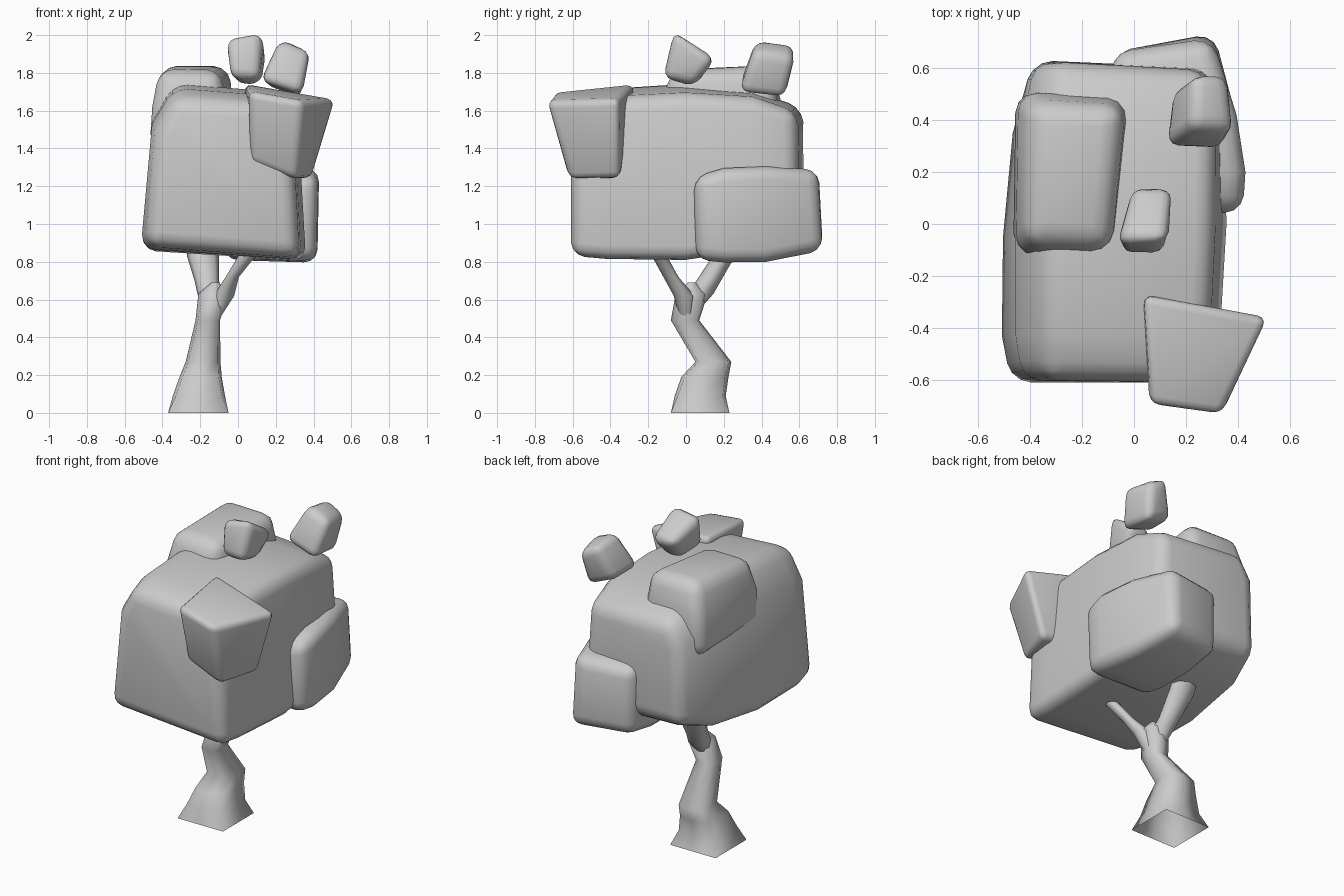
import bpy, bmesh, math


def loft(name, rings, bevel=0.0, angle=45, caps=True):
    """Skin matching rings of points, cap both ends, round the sharp edges."""
    bm = bmesh.new()
    loops = [[bm.verts.new(p) for p in ring] for ring in rings]
    n = len(loops[0])
    for a, b in zip(loops, loops[1:]):
        for i in range(n):
            j = (i + 1) % n
            bm.faces.new((a[i], a[j], b[j], b[i]))
    if caps:
        bm.faces.new(loops[0])
        bm.faces.new(loops[-1])
    bmesh.ops.recalc_face_normals(bm, faces=bm.faces)
    mesh = bpy.data.meshes.new(name)
    bm.to_mesh(mesh)
    bm.free()
    ob = bpy.data.objects.new(name, mesh)
    bpy.context.collection.objects.link(ob)
    bpy.ops.object.select_all(action='DESELECT')
    ob.select_set(True)
    bpy.context.view_layer.objects.active = ob
    if bevel:
        mod = ob.modifiers.new("rounded_edges", 'BEVEL')
        mod.width = bevel
        mod.segments = 3
        mod.limit_method = 'ANGLE'
        mod.angle_limit = math.radians(40)
        bpy.ops.object.modifier_apply(modifier=mod.name)
    bpy.ops.object.shade_smooth_by_angle(angle=math.radians(angle))
    return ob


def limb(name, stations):
    """Open eight-sided limb through (x, y, z, rx, ry, squareness) stations."""
    rings = []
    for x, y, z, rx, ry, square in stations:
        ring = []
        for i in range(8):
            a = i * math.pi / 4
            c, s = math.cos(a), math.sin(a)
            f = 1 + square * (1 / max(abs(c), abs(s)) - 1)
            ring.append((x + rx * c * f, y + ry * s * f, z))
        rings.append(ring)
    return loft(name, rings, angle=80, caps=False)


# trunk with a square foot, then its two branches
limb("trunk", [(-.21, .075, 0, .16, .155, 1), (-.207, .075, .09, .138, .135, .6),
               (-.198, .10, .19, .112, .125, .5), (-.185, .145, .27, .092, .095, .5),
               (-.16, -.005, .49, .065, .075, .3),
               (-.13, .03, .63, .08, .085, 0), (-.12, .03, .69, .02, .02, 0)])
limb("thick_branch", [(-.15, .01, .50, .02, .02, 0), (-.15, .075, .63, .065, .07, 0),
                      (-.165, .12, .70, .065, .065, 0), (-.185, .20, .83, .085, .06, 0),
                      (-.19, .25, .95, .085, .06, 0)])
limb("thin_branch", [(-.13, 0, .48, .02, .03, 0), (-.075, -.01, .62, .055, .055, 0),
                     (-.03, -.08, .72, .035, .04, 0), (.04, -.135, .82, .045, .04, 0),
                     (.10, -.17, .92, .045, .04, 0)])

# main foliage mass: bottom pair, top pair and left shoulder, front to back
loft("main_foliage", [
    [(-.48, -.61, .89), (.32, -.61, .825), (.28, -.61, 1.63),
     (-.34, -.60, 1.66), (-.43, -.60, 1.48)],
    [(-.515, -.43, .87), (.335, -.42, .81), (.29, -.42, 1.67),
     (-.34, -.43, 1.72), (-.455, -.43, 1.53)],
    [(-.51, -.05, .86), (.36, 0, .805), (.31, 0, 1.69),
     (-.34, -.05, 1.745), (-.455, -.05, 1.54)],
    [(-.47, .35, .90), (.35, .35, .86), (.31, .35, 1.67),
     (-.33, .35, 1.71), (-.44, .35, 1.53)],
    [(-.39, .63, .99), (.32, .60, .96), (.28, .59, 1.59),
     (-.31, .62, 1.62), (-.38, .63, 1.48)]], .075)

# upper left foliage clump
loft("upper_left_foliage", [
    [(-.47, -.12, 1.40), (-.10, -.12, 1.40), (-.04, .49, 1.38), (-.46, .51, 1.38)],
    [(-.455, -.12, 1.62), (-.08, -.13, 1.62), (-.02, .48, 1.64), (-.445, .51, 1.64)],
    [(-.42, -.07, 1.82), (-.09, -.09, 1.81), (-.04, .45, 1.84), (-.40, .46, 1.84)]], .08)

# front right foliage clump, narrowing downward
loft("front_right_foliage", [
    [(.06, -.61, 1.33), (.31, -.62, 1.23), (.395, -.35, 1.24), (.09, -.33, 1.28)],
    [(.06, -.70, 1.70), (.34, -.74, 1.65), (.525, -.36, 1.66), (.03, -.265, 1.745)]], .04)

# lower right foliage clump at the back, lofted front to back
loft("lower_right_foliage", [
    [(-.05, .05, .82), (.41, .05, .81), (.42, .04, 1.25), (-.05, .05, 1.25)],
    [(-.07, .2, .81), (.42, .2, .795), (.43, .2, 1.295), (-.08, .2, 1.3)],
    [(-.08, .42, .82), (.39, .42, .795), (.395, .42, 1.305), (-.08, .42, 1.305)],
    [(-.08, .66, .86), (.31, .74, .86), (.30, .71, 1.29), (-.09, .66, 1.28)]], .07)

# two small loose tufts above the crown
loft("centre_tuft", [
    [(-.05, -.12, 1.78), (.12, -.12, 1.77), (.11, .05, 1.73), (.00, .04, 1.73)],
    [(-.07, -.07, 1.99), (.13, -.06, 2.03), (.16, .15, 1.87), (-.01, .16, 1.88)]], .05)
loft("back_right_tuft", [
    [(.11, .29, 1.76), (.34, .28, 1.69), (.33, .53, 1.66), (.14, .51, 1.74)],
    [(.22, .37, 1.98), (.39, .36, 1.92), (.36, .58, 1.88), (.23, .58, 1.96)]], .05)
